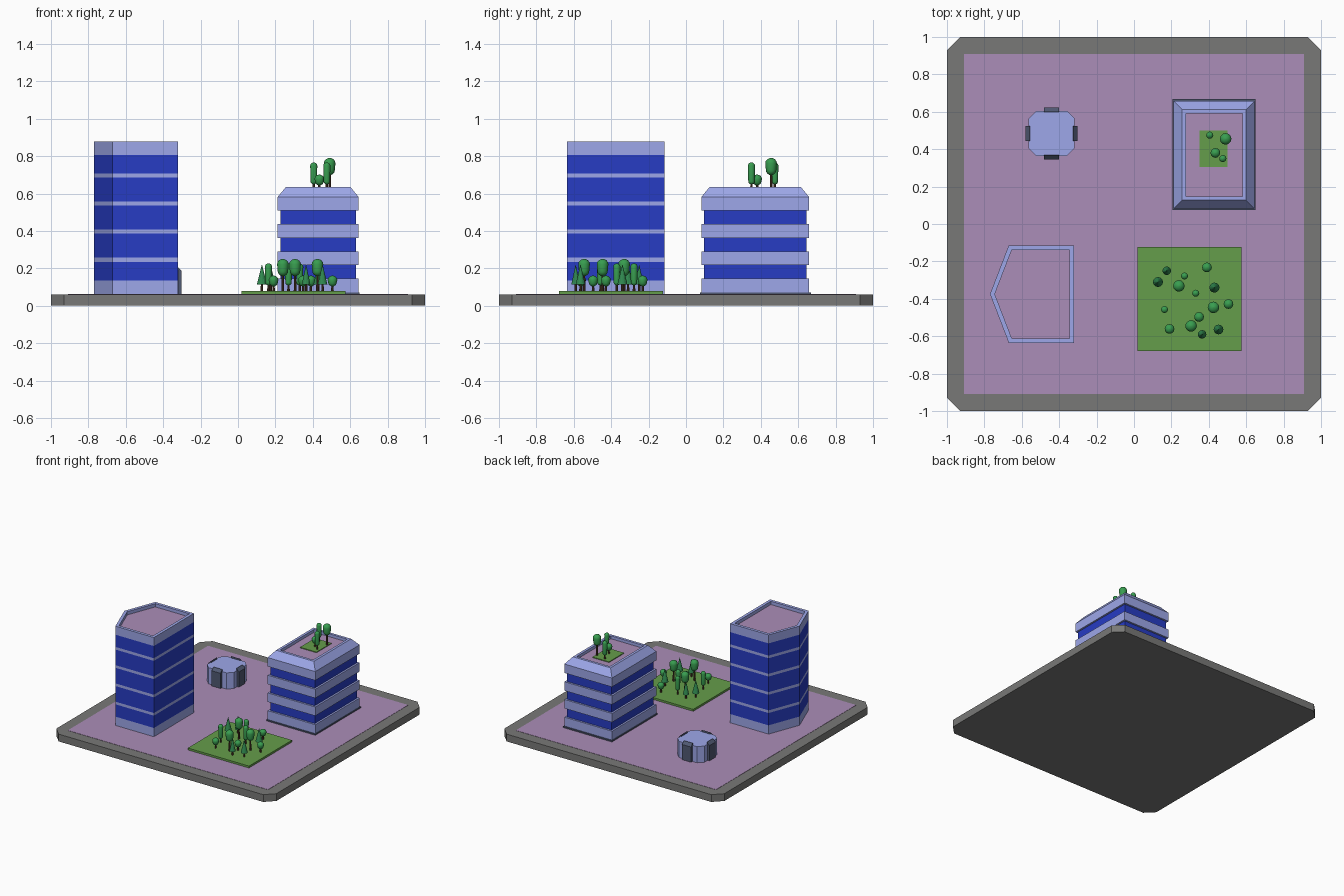
import bpy, math
from mathutils import Vector

if "Cube" in bpy.data.objects:
    bpy.data.objects.remove(bpy.data.objects["Cube"])


def material(name, rgb):
    m = bpy.data.materials.new(name)
    m.diffuse_color = (*rgb, 1)
    m.use_nodes = True
    m.node_tree.nodes["Principled BSDF"].inputs["Base Color"].default_value = m.diffuse_color
    return m


GREY = material("curb grey", (0.19, 0.19, 0.185))
PAVE = material("paving mauve", (0.41, 0.27, 0.48))
LIGHT = material("pale blue wall", (0.34, 0.39, 0.82))
GLASS = material("blue glass", (0.02, 0.045, 0.55))
DARK = material("dark slate", (0.08, 0.1, 0.17))
GRASS = material("grass", (0.13, 0.34, 0.07))
LEAF = material("leaves", (0.04, 0.34, 0.08))
PINE = material("pine leaves", (0.03, 0.25, 0.08))
BARK = material("bark", (0.1, 0.045, 0.025))


def loft(name, rings, mats):
    """Stack (polygon, z) rings; mats = one per wall segment, then the top cap."""
    n = len(rings[0][0])
    verts = [(x, y, z) for poly, z in rings for x, y in poly]
    faces = [[s * n + i, s * n + (i + 1) % n, (s + 1) * n + (i + 1) % n, (s + 1) * n + i]
             for s in range(len(rings) - 1) for i in range(n)]
    face_mats = [mats[s] for s in range(len(rings) - 1) for i in range(n)]
    faces += [list(range(n))[::-1], [(len(rings) - 1) * n + i for i in range(n)]]
    face_mats += [mats[0], mats[-1]]
    me = bpy.data.meshes.new(name)
    me.from_pydata(verts, [], faces)
    used = list(dict.fromkeys(face_mats))
    for m in used:
        me.materials.append(m)
    for p, m in zip(me.polygons, face_mats):
        p.material_index = used.index(m)
    ob = bpy.data.objects.new(name, me)
    bpy.context.collection.objects.link(ob)
    return ob


def rect(x0, x1, y0, y1, c=0):
    """Counter-clockwise rectangle with optional cut corners."""
    if not c:
        return [(x0, y0), (x1, y0), (x1, y1), (x0, y1)]
    return [(x0 + c, y0), (x1 - c, y0), (x1, y0 + c), (x1, y1 - c),
            (x1 - c, y1), (x0 + c, y1), (x0, y1 - c), (x0, y0 + c)]


def inset(poly, d):
    """Move every edge of a convex counter-clockwise polygon inward by d."""
    out = []
    for i, p in enumerate(poly):
        p = Vector(p)
        a = (p - Vector(poly[i - 1])).normalized()
        b = (Vector(poly[(i + 1) % len(poly)]) - p).normalized()
        na, nb = Vector((-a.y, a.x)), Vector((-b.y, b.x))
        out.append(tuple(p + (na + nb) * d / (1 + na.dot(nb))))
    return out


def slab(name, poly, z0, z1, mat):
    return loft(name, [(poly, z0), (poly, z1)], [mat, mat])


def turned(name, x, y, profile, mat, sides=12):
    """Round part from (radius, z) points."""
    rings = [([(x + r * math.cos(math.tau * i / sides), y + r * math.sin(math.tau * i / sides))
               for i in range(sides)], z) for r, z in profile]
    return loft(name, rings, [mat] * len(profile))


def tree(name, x, y, z, kind, r):
    bottom, top = {"big": (0.08, 0.172), "tall": (0.03, 0.148),
                   "bush": (0.025, 0.083), "pine": (0.035, 0.14)}[kind]
    turned(name + "_trunk", x, y, [(0.007, z), (0.006, z + bottom + 0.01)], BARK, 8)
    if kind == "pine":
        turned(name + "_cone", x, y, [(r, z + bottom), (0.001, z + top)], PINE)
        return
    e = min(r * 0.9, (top - bottom) * 0.42)
    lo = [(r * 0.9 * math.sin(a), z + bottom + e * (1 - math.cos(a))) for a in (0.3, 0.8, 1.2, 1.57)]
    hi = [(r * math.cos(a), z + top - e * (1 - math.sin(a))) for a in (0, 0.4, 0.8, 1.2, 1.5)]
    ob = turned(name + "_crown", x, y, lo + hi, LEAF)
    for p in ob.data.polygons:
        p.use_smooth = len(p.vertices) == 4


# ground plate: curb rim and paved square
slab("base_plate", rect(-1, 1, -1, 1, 0.07), 0, 0.06, GREY)
slab("paving", rect(-0.91, 0.91, -0.91, 0.91), 0.05, 0.062, PAVE)

# five-sided tower: flush pale floor bands, shallow parapet
plan = [(-0.32, -0.635), (-0.32, -0.115), (-0.67, -0.115), (-0.77, -0.375), (-0.67, -0.635)]
levels, mats = [0.06, 0.134], [LIGHT]
for k in range(4):
    z = 0.235 + 0.15 * k
    levels += [z, z + 0.022]
    mats += [GLASS, LIGHT]
levels += [0.807, 0.877]
mats += [GLASS, LIGHT]
rings = [(plan, z) for z in levels]
roof = inset(plan, 0.024)
loft("tower", rings + [(roof, 0.877), (roof, 0.85)], mats + [LIGHT, LIGHT, PAVE])

# office block: projecting bands, sloped roof edge, sunken roof
outer = rect(0.212, 0.645, 0.082, 0.658)
glass = inset(outer, 0.015)
slab("office_plinth", rect(0.206, 0.65, 0.075, 0.668), 0.06, 0.072, DARK)
rings, mats = [], []
for k in range(4):
    z = 0.072 + 0.1455 * k
    if k:
        rings += [(glass, z)]
        mats += [LIGHT]
    rings += [(outer, z), (outer, z + 0.073)]
    mats += [LIGHT]
    if k < 3:
        rings += [(glass, z + 0.073)]
        mats += [LIGHT, GLASS]
rim, well = inset(outer, 0.045), inset(outer, 0.066)
rings += [(rim, 0.636), (well, 0.636), (well, 0.612)]
loft("office_block", rings, mats + [LIGHT, LIGHT, LIGHT, PAVE])
slab("roof_lawn", rect(0.35, 0.5, 0.305, 0.5), 0.61, 0.618, GRASS)
for i, (x, y, kind, r) in enumerate([(0.405, 0.475, "tall", 0.019), (0.49, 0.455, "big", 0.031),
                                     (0.435, 0.38, "bush", 0.026), (0.475, 0.35, "tall", 0.019)]):
    tree(f"roof_tree_{i + 1}", x, y, 0.618, kind, r)

# kiosk with cut corners and four projecting doors
kx, ky = -0.441, 0.484
slab("kiosk", rect(kx - 0.122, kx + 0.122, ky - 0.121, ky + 0.121, 0.04), 0.06, 0.195, LIGHT)
for k in range(4):
    door = loft(f"kiosk_door_{k + 1}",
                [([(0.115, 0.06), (0.139, 0.06), (0.139, 0.187), (0.115, 0.21)], w)
                 for w in (-0.04, 0.04)], [DARK, DARK])
    for v in door.data.vertices:
        d, z, w = v.co
        v.co = (d, -w, z)
    door.location = (kx, ky, 0)
    door.rotation_euler.z = k * math.pi / 2

# park lawn with mixed trees
slab("park_lawn", rect(0.02, 0.576, -0.68, -0.122), 0.06, 0.078, GRASS)
park = [(0.175, -0.25, "pine", 0.023), (0.27, -0.278, "tall", 0.019), (0.39, -0.232, "bush", 0.026),
        (0.128, -0.31, "pine", 0.027), (0.24, -0.331, "big", 0.031), (0.43, -0.34, "pine", 0.027),
        (0.33, -0.37, "tall", 0.019), (0.163, -0.457, "tall", 0.019), (0.425, -0.446, "big", 0.031),
        (0.505, -0.428, "bush", 0.026), (0.348, -0.497, "bush", 0.026), (0.19, -0.561, "bush", 0.026),
        (0.305, -0.545, "big", 0.031), (0.452, -0.564, "pine", 0.026), (0.364, -0.59, "pine", 0.023)]
for i, (x, y, kind, r) in enumerate(park):
    tree(f"park_tree_{i + 1}", x, y, 0.078, kind, r)
